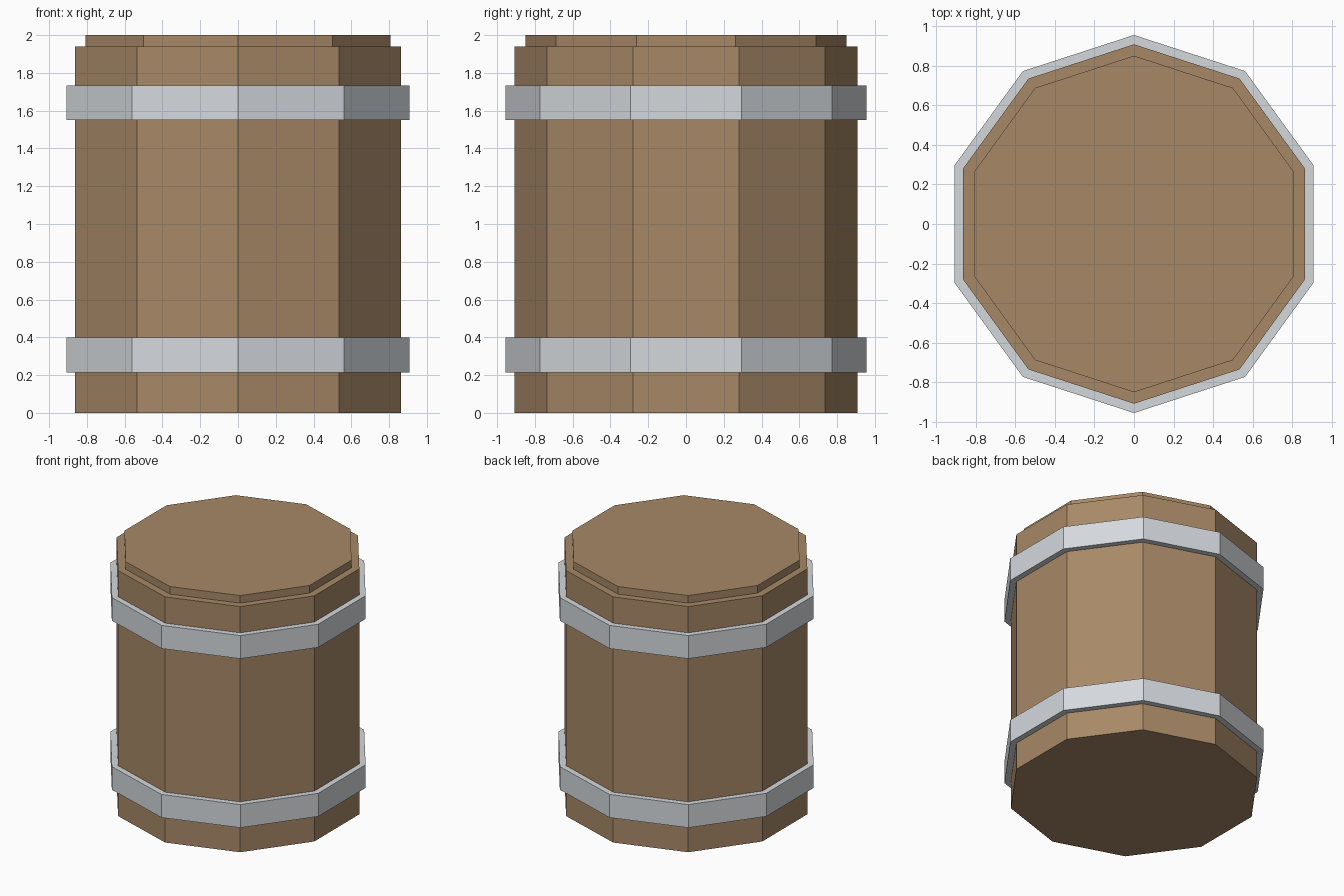
import bpy
import bmesh
import math

cube = bpy.data.objects.get("Cube")
if cube:
    bpy.data.objects.remove(cube, do_unlink=True)

SIDES = 10


def material(name, rgb):
    mat = bpy.data.materials.new(name)
    mat.use_nodes = True
    mat.diffuse_color = (*rgb, 1)
    mat.node_tree.nodes["Principled BSDF"].inputs["Base Color"].default_value = (*rgb, 1)
    return mat


def lathe(name, profile, mat, closed=False):
    """Sweep a (radius, height) profile round z; an open profile gets end caps."""
    bm = bmesh.new()
    rings = []
    for radius, z in profile:
        ring = []
        for i in range(SIDES):
            a = math.pi / 2 + math.tau * i / SIDES
            ring.append(bm.verts.new((radius * math.cos(a), radius * math.sin(a), z)))
        rings.append(ring)
    pairs = list(zip(rings, rings[1:]))
    if closed:
        pairs.append((rings[-1], rings[0]))
    else:
        bm.faces.new(rings[0])
        bm.faces.new(rings[-1])
    for low, high in pairs:
        for i in range(SIDES):
            j = (i + 1) % SIDES
            bm.faces.new((low[i], low[j], high[j], high[i]))
    bmesh.ops.recalc_face_normals(bm, faces=bm.faces)
    mesh = bpy.data.meshes.new(name)
    bm.to_mesh(mesh)
    bm.free()
    mesh.materials.append(mat)
    obj = bpy.data.objects.new(name, mesh)
    bpy.context.collection.objects.link(obj)
    return obj


wood = material("brown wood", (0.39, 0.25, 0.137))
metal = material("pale grey metal", (0.66, 0.69, 0.72))

# Wooden body with the smaller raised lid
BODY, LID, HOOP = 0.908, 0.85, 0.955
lathe("barrel_body", [(BODY, 0), (BODY, 1.94), (LID, 1.94), (LID, 2)], wood)

# Two metal hoops standing proud of the body
for name, z in (("lower_hoop", 0.215), ("upper_hoop", 1.55)):
    top = z + 0.183
    lathe(name, [(BODY, z), (HOOP, z), (HOOP, top), (BODY, top)], metal, closed=True)
